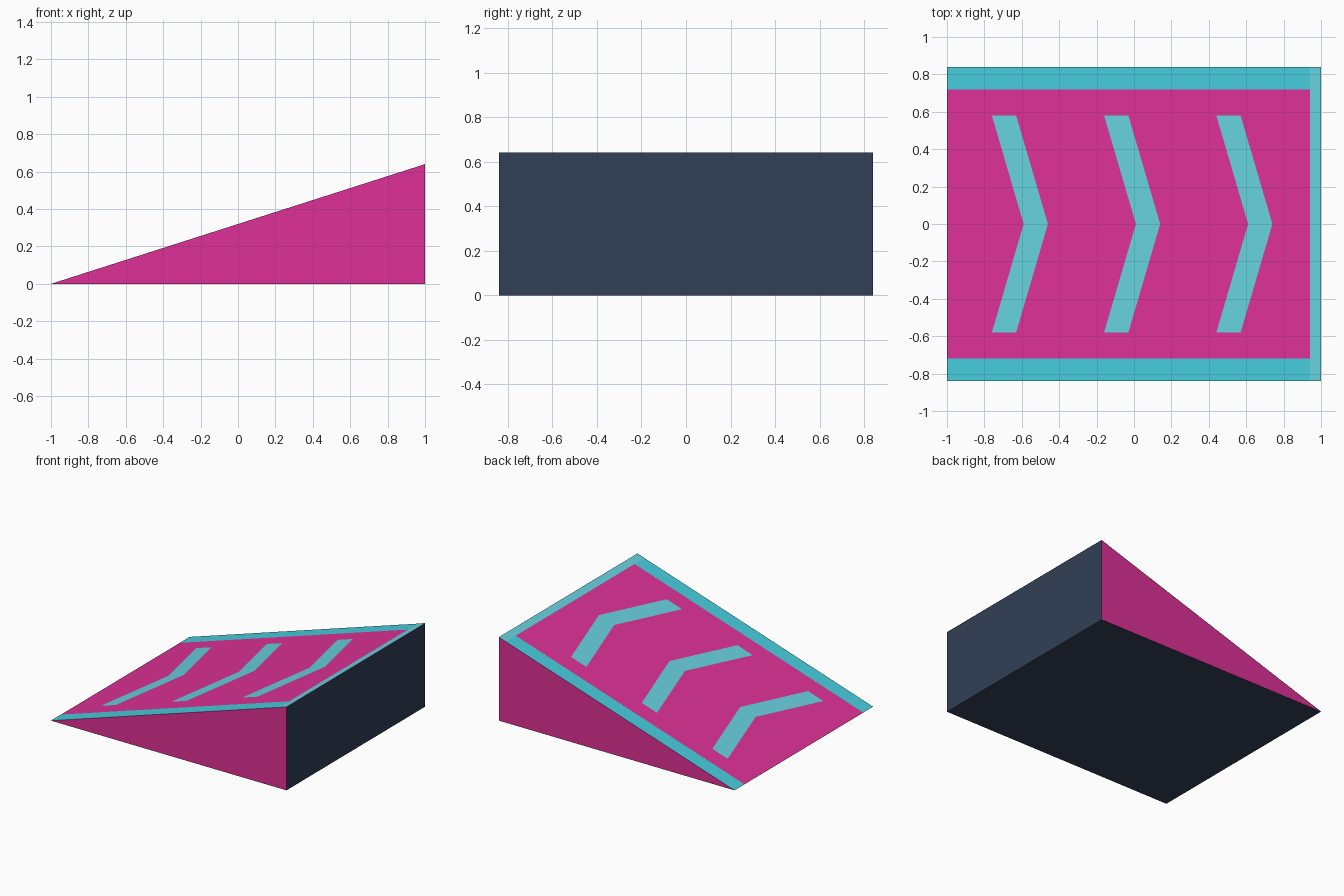
import bpy, bmesh

if "Cube" in bpy.data.objects:
    bpy.data.objects.remove(bpy.data.objects["Cube"])

HALF_X, HALF_Y, HEIGHT = 1.0, 0.84, 0.64


def material(name, rgb):
    m = bpy.data.materials.new(name)
    m.diffuse_color = (*rgb, 1)
    m.use_nodes = True
    m.node_tree.nodes["Principled BSDF"].inputs["Base Color"].default_value = m.diffuse_color
    return m


PINK = material("pink", (0.73, 0.03, 0.305))
CYAN = material("cyan", (0.063, 0.60, 0.72))
LIGHT = material("light_cyan", (0.135, 0.64, 0.74))
NAVY = material("navy", (0.033, 0.05, 0.096))


def finish(name, bm, mats):
    mesh = bpy.data.meshes.new(name)
    bm.to_mesh(mesh)
    bm.free()
    for m in mats:
        mesh.materials.append(m)
    ob = bpy.data.objects.new(name, mesh)
    bpy.context.collection.objects.link(ob)
    return ob


def slope_panel(name, faces, mat, lift):
    """Flat marking laid on the slope, given as (x, y) outlines."""
    bm = bmesh.new()
    for outline in faces:
        f = bm.faces.new([bm.verts.new((x, y, HEIGHT * (x + 1) / 2 + lift))
                          for x, y in outline])
        f.normal_update()
        if f.normal.z < 0:
            f.normal_flip()
    bmesh.ops.remove_doubles(bm, verts=bm.verts, dist=1e-5)
    return finish(name, bm, [mat])


def rect(x0, x1, y0, y1):
    return [(x0, y0), (x1, y0), (x1, y1), (x0, y1)]


# Wedge body: triangular profile extruded across the width
bm = bmesh.new()
profile = [(-HALF_X, 0), (HALF_X, 0), (HALF_X, HEIGHT)]
side = bm.faces.new([bm.verts.new((x, -HALF_Y, z)) for x, z in profile])
ext = bmesh.ops.extrude_face_region(bm, geom=[side])
bmesh.ops.translate(bm, vec=(0, 2 * HALF_Y, 0),
                    verts=[v for v in ext["geom"] if isinstance(v, bmesh.types.BMVert)])
bmesh.ops.recalc_face_normals(bm, faces=bm.faces)
for f in bm.faces:
    # Underside and tall end are navy, the rest pink
    f.material_index = int(f.normal.z < -0.9 or f.normal.x > 0.9)
finish("ramp_body", bm, [PINK, NAVY])

# Edge strips along both sides
for label, s in (("front", -1), ("back", 1)):
    slope_panel(label + "_edge_strip",
                [rect(-HALF_X, HALF_X, s * 0.72, s * HALF_Y)], CYAN, 0.001)

# Strip along the top lip
slope_panel("lip_strip", [rect(0.94, HALF_X, -HALF_Y, HALF_Y)], LIGHT, 0.002)

# Three chevrons pointing up the slope, each of two mirrored arms
for i in range(3):
    x = -0.76 + 0.6 * i
    arms = [[(x, s * 0.58), (x + 0.13, s * 0.58), (x + 0.30, 0), (x + 0.17, 0)]
            for s in (-1, 1)]
    slope_panel(f"chevron_{i + 1}", arms, LIGHT, 0.002)
